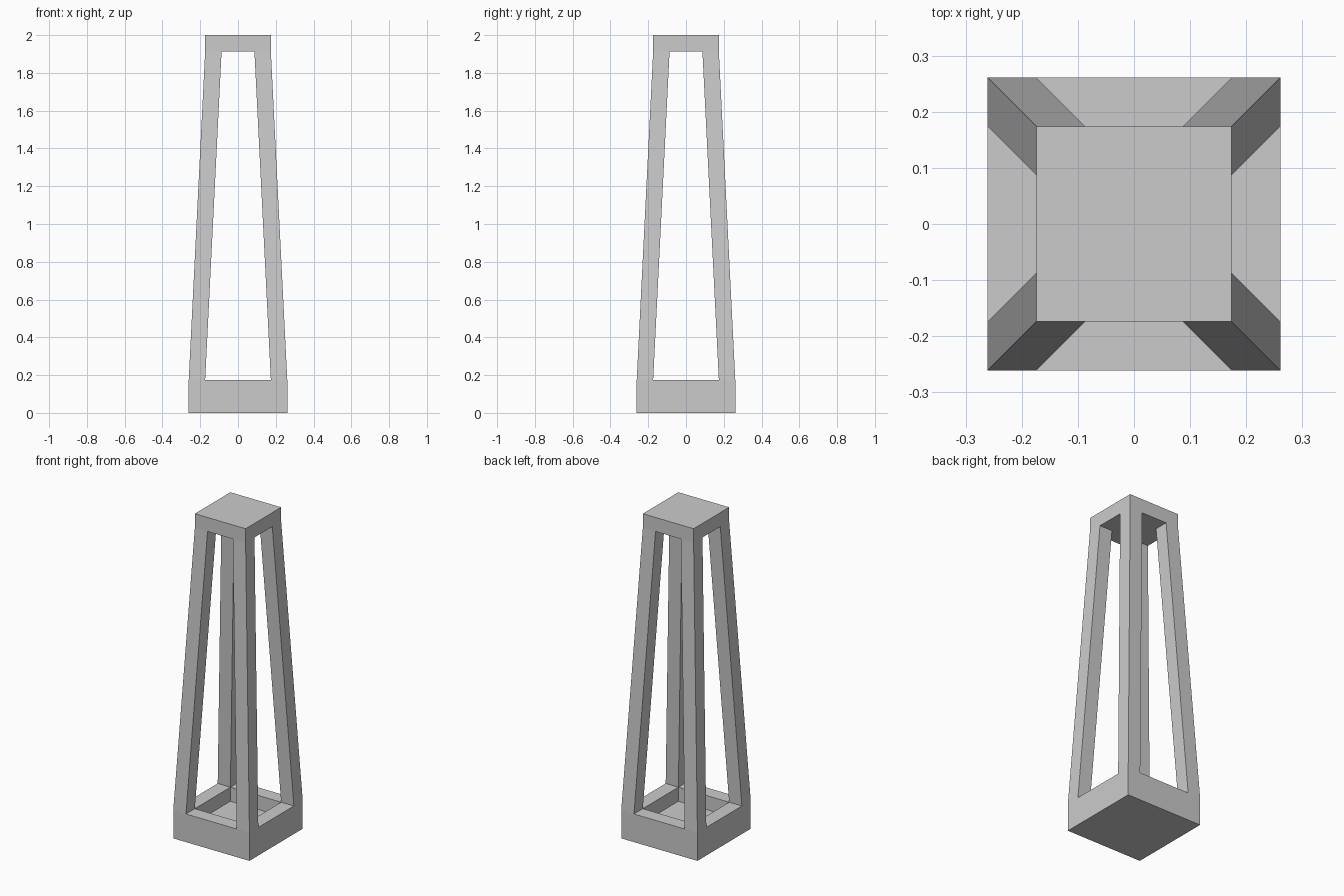
import bpy, bmesh

if "Cube" in bpy.data.objects:
    bpy.data.objects.remove(bpy.data.objects["Cube"])

U = 2 / 23  # bar thickness; every size is a multiple of it

# Levels of the frame: (height, half width); bars are one U thick
LEVELS = [(0, 3 * U), (U, 3 * U), (2 * U, 3 * U), (22 * U, 2 * U), (23 * U, 2 * U)]


def solid(i, j, k):
    """Is cell (i, j) of layer k filled?"""
    if not (0 <= i < 3 and 0 <= j < 3 and 0 <= k < 4):
        return False
    if k == 1:                      # tray rim around the recess
        return (i, j) != (1, 1)
    if k == 2:                      # four leaning corner legs
        return i != 1 and j != 1
    return True                     # tray floor and top cap


def build_frame(name):
    bm = bmesh.new()
    verts = {}

    def vert(i, j, k):
        if (i, j, k) not in verts:
            z, h = LEVELS[k]
            line = (-h, U - h, h - U, h)
            verts[i, j, k] = bm.verts.new((line[i], line[j], z))
        return verts[i, j, k]

    # Only the exposed sides of the filled cells become faces
    for i in range(3):
        for j in range(3):
            for k in range(4):
                if not solid(i, j, k):
                    continue
                for axis in range(3):
                    for side in (0, 1):
                        near = [i, j, k]
                        near[axis] += 2 * side - 1
                        if solid(*near):
                            continue
                        quad = []
                        for a, b in ((0, 0), (1, 0), (1, 1), (0, 1)):
                            p = [i, j, k]
                            p[axis] += side
                            p[(axis + 1) % 3] += a
                            p[(axis + 2) % 3] += b
                            quad.append(vert(*p))
                        bm.faces.new(quad if side else quad[::-1])

    # Merge flat neighbours into clean panels
    bmesh.ops.dissolve_limit(bm, angle_limit=0.005, verts=bm.verts[:], edges=bm.edges[:])
    bmesh.ops.recalc_face_normals(bm, faces=bm.faces[:])
    mesh = bpy.data.meshes.new(name)
    bm.to_mesh(mesh)
    bm.free()
    obj = bpy.data.objects.new(name, mesh)
    bpy.context.collection.objects.link(obj)
    return obj


# Tray base, tapered legs and cap as one closed shell
build_frame("tapered_lantern_frame")
